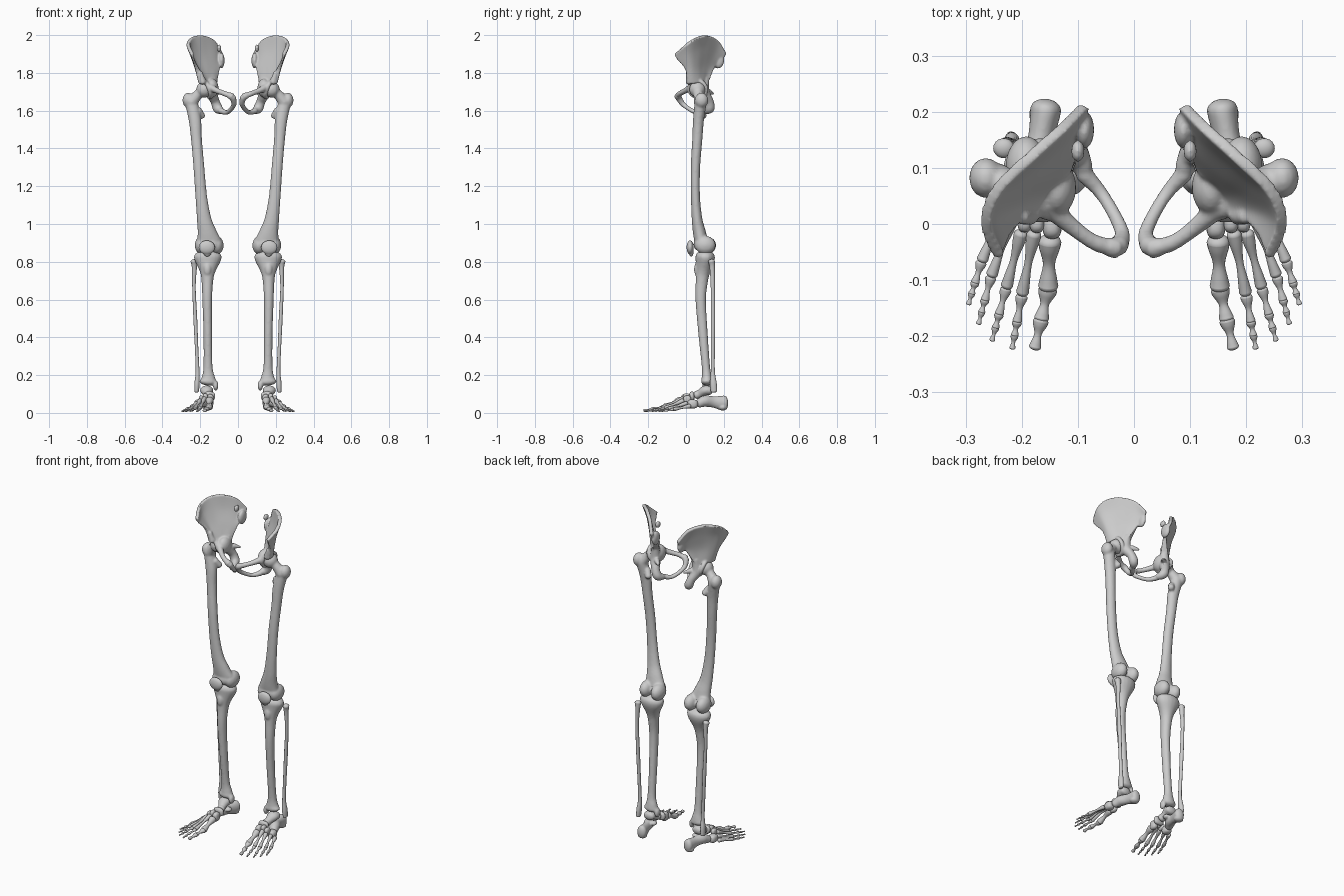
import bpy, bmesh, math
from mathutils import Vector


def spline(pts, n=6):
    """Catmull-Rom through tuples of any length."""
    out = []
    for i in range(len(pts) - 1):
        p0, p1, p2, p3 = (pts[max(0, min(len(pts) - 1, i + k))] for k in (-1, 0, 1, 2))
        for s in range(n):
            t = s / n
            out.append(tuple(0.5 * (2 * b + (c - a) * t + (2 * a - 5 * b + 4 * c - d) * t * t
                                    + (3 * b - a - 3 * c + d) * t ** 3)
                             for a, b, c, d in zip(p0, p1, p2, p3)))
    return out + [tuple(pts[-1])]


def tube(bm, pts, seg=18, n=6):
    """Round-ended tube through (x, y, z, radius[, second radius])."""
    path = spline([p if len(p) == 5 else (*p, p[3]) for p in pts], n)
    P = [Vector(p[:3]) for p in path]
    T = [(P[min(i + 1, len(P) - 1)] - P[max(i - 1, 0)]).normalized() for i in range(len(P))]
    rings = [(P[i], T[i], path[i][3], path[i][4]) for i in range(len(P))]

    def dome(r, sign):
        c, t, a, b = r
        return [(c + t * sign * 0.65 * min(a, b) * math.sin(f), t, a * math.cos(f), b * math.cos(f))
                for f in (0.45, 0.85, 1.2, 1.45)]
    rings = dome(rings[0], -1)[::-1] + rings + dome(rings[-1], 1)
    rows = []
    for c, t, a, b in rings:
        ref = Vector((1, 0, 0)) if abs(t.x) < 0.9 else Vector((0, 1, 0))
        u = (ref - t * ref.dot(t)).normalized()
        v = t.cross(u)
        rows.append([bm.verts.new(c + u * a * math.cos(2 * math.pi * k / seg)
                                  + v * b * math.sin(2 * math.pi * k / seg)) for k in range(seg)])
    for r, q in zip(rows, rows[1:]):
        for k in range(seg):
            bm.faces.new((r[k], r[(k + 1) % seg], q[(k + 1) % seg], q[k]))
    bm.faces.new(rows[0])
    bm.faces.new(rows[-1])


def blob(bm, c, r, power=1.0):
    """Ellipsoid; power below 1 makes it boxier."""
    for v in bmesh.ops.create_icosphere(bm, subdivisions=3, radius=1)['verts']:
        v.co = Vector([c[i] + r[i] * math.copysign(abs(v.co[i]) ** power, v.co[i]) for i in range(3)])


def sheet(bm, rows, thick):
    """Curved plate through rows of points, with a half-thickness per row."""
    rows = [spline([(*p, t) for p in row], 5) for row, t in zip(rows, thick)]
    cols = [spline(c, 6) for c in zip(*rows)]
    m, n = len(cols), len(cols[0])
    pos = lambda i, j: Vector(cols[max(0, min(m - 1, i))][max(0, min(n - 1, j))][:3])
    A, B = [], []
    for i in range(m):
        A.append([]), B.append([])
        for j in range(n):
            nor = (pos(i + 1, j) - pos(i - 1, j)).cross(pos(i, j + 1) - pos(i, j - 1)).normalized()
            A[i].append(bm.verts.new(pos(i, j) + nor * cols[i][j][3]))
            B[i].append(bm.verts.new(pos(i, j) - nor * cols[i][j][3]))
    for i in range(m - 1):
        for j in range(n - 1):
            for g in (A, B):
                bm.faces.new((g[i][j], g[i + 1][j], g[i + 1][j + 1], g[i][j + 1]))
        for j in (0, n - 1):
            bm.faces.new((A[i][j], A[i + 1][j], B[i + 1][j], B[i][j]))
    for j in range(n - 1):
        for i in (0, m - 1):
            bm.faces.new((A[i][j], A[i][j + 1], B[i][j + 1], B[i][j]))


def bone(name, tubes=(), blobs=(), plate=None, voxel=0.0, smooth=5):
    """Fuse the pieces into one bone and mirror it to the other leg."""
    bm = bmesh.new()
    for t in tubes:
        tube(bm, t)
    for b in blobs:
        blob(bm, *b)
    if plate:
        sheet(bm, *plate)
    bmesh.ops.recalc_face_normals(bm, faces=bm.faces)
    for f in bm.faces:
        f.smooth = True
    me = bpy.data.meshes.new(name)
    bm.to_mesh(me)
    bm.free()
    ob = bpy.data.objects.new(name, me)
    bpy.context.collection.objects.link(ob)
    if voxel:
        r = ob.modifiers.new("fuse", 'REMESH')
        r.mode, r.voxel_size, r.use_smooth_shade = 'VOXEL', voxel, True
        s = ob.modifiers.new("soften", 'SMOOTH')
        s.factor, s.iterations = 0.5, smooth
    ob.modifiers.new("other_leg", 'MIRROR').use_mirror_merge = False


# Hip bone: iliac fan, socket rim, pubis and ischium ring
fan = [[(.24, -.06, 1.90), (.265, 0, 1.952), (.245, .06, 1.988), (.19, .115, 1.997), (.13, .17, 1.97), (.09, .212, 1.905)],
       [(.235, -.045, 1.87), (.248, .01, 1.90), (.222, .058, 1.92), (.175, .105, 1.92), (.122, .15, 1.90), (.085, .19, 1.865)],
       [(.215, -.003, 1.82), (.22, .025, 1.83), (.2, .055, 1.835), (.165, .085, 1.835), (.13, .115, 1.83), (.098, .15, 1.835)],
       [(.185, .01, 1.75), (.188, .03, 1.75), (.178, .055, 1.75), (.16, .075, 1.75), (.14, .09, 1.75), (.128, .11, 1.75)]]
axis = Vector((1, -.3, -.4)).normalized()
e1 = axis.cross(Vector((0, 0, 1))).normalized()
e2 = axis.cross(e1)
rim = [(*(Vector((.165, .062, 1.715)) + .046 * (e1 * math.cos(a) + e2 * math.sin(a))), .012)
       for a in (math.pi * k / 6 for k in range(13))]
bone("hip_bone",
     [rim,
      [(.15, .03, 1.725, .02), (.11, -.005, 1.705, .015), (.07, -.033, 1.69, .014), (.033, -.043, 1.675, .019)],
      [(.028, -.04, 1.67, .018), (.022, -.012, 1.63, .013), (.055, .05, 1.592, .012), (.09, .09, 1.598, .016)],
      [(.135, .1, 1.77, .022), (.14, .095, 1.70, .03), (.122, .122, 1.65, .024), (.107, .125, 1.612, .026), (.09, .1, 1.6, .018)],
      [(.115, .12, 1.70, .016), (.085, .145, 1.69, .006)],
      [(.2, .012, 1.80, .013), (.185, .015, 1.75, .017)]],
     [((.138, .065, 1.72), (.035, .05, .05)), ((.088, .168, 1.865), (.017, .034, .042)),
      ((.1, .13, 1.93), (.012, .02, .02))],
     (fan, (.011, .006, .010, .022)), voxel=.005, smooth=4)

# Thigh bone
bone("thigh_bone",
     [[(.246, .077, 1.64, .034, .032), (.228, .066, 1.55, .033, .029), (.22, .06, 1.45, .029, .027),
       (.207, .05, 1.3, .029, .025), (.195, .05, 1.15, .031, .024), (.18, .058, 1.03, .038, .028),
       (.165, .07, .96, .05, .034), (.155, .08, .91, .064, .036)],
      [(.178, .06, 1.71, .03), (.21, .065, 1.688, .026), (.245, .075, 1.645, .034)],
      [(.21, .075, 1.6, .02), (.19, .093, 1.57, .018)]],
     [((.178, .06, 1.712), (.043, .043, .043)), ((.264, .082, 1.655), (.03, .036, .04)),
      ((.192, .102, .888), (.037, .055, .049)), ((.113, .105, .887), (.037, .055, .049)),
      ((.155, .068, .892), (.058, .028, .035))], voxel=.006, smooth=4)

# Kneecap
bone("kneecap", [], [((.165, .022, .876), (.044, .019, .038)), ((.163, .028, .85), (.022, .012, .024))],
     voxel=.004)

# Shin bone
bone("shin_bone",
     [[(.16, .102, .828, .074, .052), (.16, .1, .805, .069, .05), (.161, .09, .75, .042, .039),
       (.162, .084, .7, .031, .033), (.163, .078, .6, .026, .028), (.16, .09, .42, .023, .025),
       (.159, .105, .25, .024, .022), (.157, .11, .19, .035, .027), (.158, .11, .165, .047, .031)]],
     [((.162, .058, .76), (.02, .016, .035)), ((.118, .108, .145), (.014, .022, .028)),
      ((.155, .1, .845), (.018, .02, .01))], voxel=.006, smooth=4)

# Calf bone
bone("calf_bone",
     [[(.232, .135, .802, .019, .018), (.231, .139, .765, .013, .014), (.233, .142, .66, .009, .011),
       (.226, .143, .5, .010, .012), (.219, .142, .34, .009, .011), (.214, .142, .22, .010, .011),
       (.217, .145, .155, .014, .018), (.219, .148, .115, .012, .017)]])

# Ankle and heel
bone("ankle_bone", [[(.165, .125, .118, .034, .024), (.165, .1, .118, .034, .026), (.158, .07, .1, .022, .021),
                     (.155, .056, .095, .025, .023)]], voxel=.004)
bone("heel_bone",
     [[(.157, .205, .053, .028, .039), (.16, .185, .053, .026, .038), (.168, .145, .058, .023, .03),
       (.18, .1, .062, .03, .03), (.197, .068, .05, .022, .023)]],
     [((.16, .195, .03), (.028, .025, .018)), ((.145, .11, .075), (.022, .02, .014))], voxel=.004)

# Midfoot bones
for name, c, r in (("cuboid", (.208, .035, .047), (.024, .028, .024)),
                   ("navicular", (.153, .031, .088), (.032, .014, .025)),
                   ("inner_wedge_bone", (.146, -.003, .073), (.017, .024, .027)),
                   ("middle_wedge_bone", (.173, .003, .083), (.013, .019, .020)),
                   ("outer_wedge_bone", (.195, .006, .072), (.013, .021, .020))):
    bone(name, [], [(c, r, .75)])


def long_bone(name, p, q, r0, r1, flat=1.0):
    """Small waisted bone between two joints."""
    p, q = Vector(p), Vector(q)
    bone(name, [[(*p.lerp(q, t), r, r * flat) for t, r in
                 ((.06, r0), (.2, r0 * .88), (.5, min(r0, r1) * .6), (.8, r1 * .85), (.94, r1))]])


# Toe rays: base, ball joint, tip, radius
rays = [((.15, -.027, .068), (.153, -.115, .03), (.177, -.222, .012), .018),
        ((.177, -.012, .077), (.2, -.128, .027), (.217, -.222, .008), .0115),
        ((.2, -.012, .066), (.228, -.115, .024), (.253, -.208, .008), .011),
        ((.218, .008, .052), (.255, -.095, .021), (.277, -.178, .008), .0105),
        ((.236, .024, .037), (.272, -.068, .018), (.295, -.143, .008), .0105)]
for i, (base, ball, tip, r) in enumerate(rays, 1):
    long_bone(f"metatarsal_{i}", base, ball, r * 1.15, r)
    cuts = [0, .52, 1] if i == 1 else [0, .5, .75, 1]
    b, t = Vector(ball), Vector(tip)
    for k in range(len(cuts) - 1):
        s = r * (.95 - .17 * k)
        long_bone(f"toe_{i}_segment_{k + 1}", b.lerp(t, cuts[k]), b.lerp(t, cuts[k + 1]), s, s * .78, .85)
